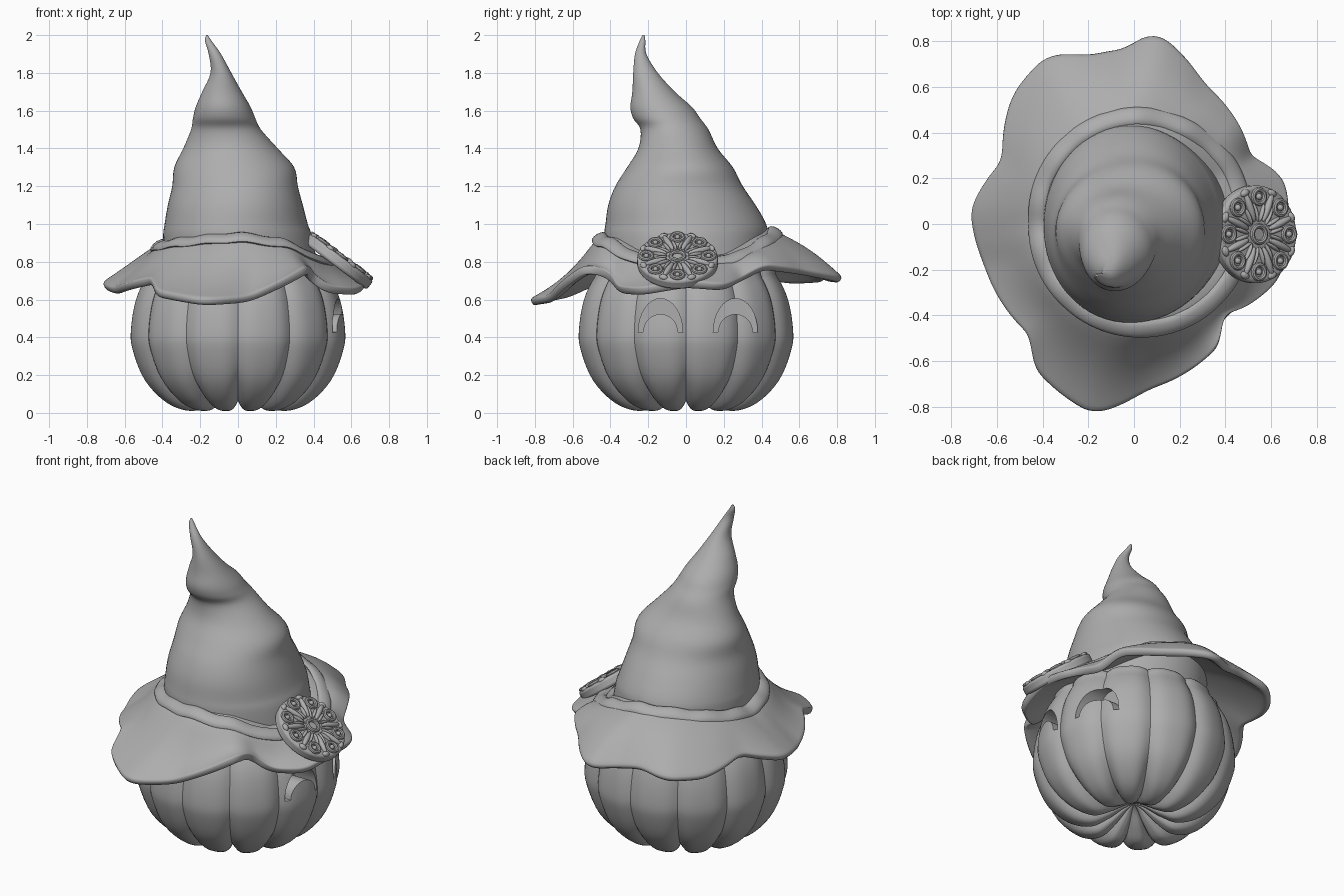
import bpy, bmesh, math
from math import sin, cos, radians, pi, tau
from mathutils import Matrix, Vector

old = bpy.data.objects.get("Cube")
if old:
    bpy.data.objects.remove(old)

clay = bpy.data.materials.new("grey_clay")
clay.use_nodes = True
clay.diffuse_color = (0.42, 0.42, 0.42, 1)
clay.node_tree.nodes["Principled BSDF"].inputs["Base Color"].default_value = (0.42, 0.42, 0.42, 1)


def finish(ob, angle=40):
    ob.data.materials.clear()
    ob.data.materials.append(clay)
    bpy.ops.object.select_all(action="DESELECT")
    ob.select_set(True)
    bpy.context.view_layer.objects.active = ob
    bpy.ops.object.shade_smooth_by_angle(angle=radians(angle))
    return ob


def make(name, bm):
    bmesh.ops.recalc_face_normals(bm, faces=bm.faces)
    mesh = bpy.data.meshes.new(name)
    bm.to_mesh(mesh)
    bm.free()
    ob = bpy.data.objects.new(name, mesh)
    bpy.context.collection.objects.link(ob)
    return ob


def loft(name, rings, loop=False, cap=True):
    """Skin a list of closed rings; loop joins the last ring to the first."""
    bm = bmesh.new()
    rows = [[bm.verts.new(p) for p in ring] for ring in rings]
    n = len(rows[0])
    pairs = list(zip(rows, rows[1:])) + ([(rows[-1], rows[0])] if loop else [])
    for a, b in pairs:
        for i in range(n):
            j = (i + 1) % n
            bm.faces.new((a[i], a[j], b[j], b[i]))
    if cap and not loop:
        bm.faces.new(rows[0])
        bm.faces.new(rows[-1])
    return make(name, bm)


def spline(points, steps):
    """Smooth curve through points of any dimension."""
    p = [Vector(q) for q in points]
    p = [p[0]] + p + [p[-1]]
    out = []
    for a, b, c, d in zip(p, p[1:], p[2:], p[3:]):
        for s in range(steps):
            t = s / steps
            out.append(b + (c - a) * (t / 2) + (a * 2 - b * 5 + c * 4 - d) * (t * t / 2)
                       + (b * 3 - a - c * 3 + d) * (t ** 3 / 2))
    return out + [p[-1]]


def around(table, angle):
    """Softened radius and height at an angle, from (angle, radius, height) rows."""
    total = Vector((0, 0))
    loop = table + [(table[0][0] + 360, *table[0][1:])]
    for shift in (-3, 0, 3):
        a = (angle + shift) % 360
        for p, q in zip(loop, loop[1:]):
            if p[0] <= a <= q[0]:
                t = (a - p[0]) / (q[0] - p[0])
                total += Vector(p[1:]).lerp(Vector(q[1:]), t) / 3
                break
    return total


def polar(r, degrees, z):
    return Vector((r * cos(radians(degrees)), r * sin(radians(degrees)), z))


# Ribbed pumpkin: grooves are shallow on the sides and deep underneath
RIBS, MID = 12, 0.42
profile = [(0.01, 0.13), (0.06, 0.11), (0.15, 0.05), (0.25, 0.01), (0.38, 0.05), (0.5, 0.17),
           (0.565, 0.33), (0.575, 0.44), (0.548, 0.6), (0.49, 0.72), (0.42, 0.79), (0.01, 0.84)]
rings = []
for r, z in spline(profile, 4):
    ring = []
    for i in range(RIBS * 12):
        a = tau * i / (RIBS * 12)
        groove = (1 - abs(sin(a * RIBS / 2))) ** 1.8 * min(1, r / 0.2)
        k = 1 - 0.05 * groove
        drop = 1 - (0.13 if z < MID else 0.03) * groove
        ring.append((r * k * cos(a), r * k * sin(a), MID + (z - MID) * drop))
    rings.append(ring)
pumpkin = loft("pumpkin", rings)

# Smiling crescent eyes, recessed into the pumpkin
for y in (-0.135, 0.262):
    arc = [pi * i / 16 for i in range(17)]
    outline = [(y + 0.118 * cos(a), 0.425 + 0.18 * sin(a)) for a in arc]
    outline += [(y + 0.092 * cos(a), 0.428 + 0.095 * sin(a)) for a in reversed(arc)]
    cutter = loft("eye_cutter", [[(x, u, v) for u, v in outline] for x in (0.4, 0.8)])
    cutter.hide_render = True
    mod = pumpkin.modifiers.new("eye", "BOOLEAN")
    mod.operation, mod.solver, mod.object = "DIFFERENCE", "EXACT", cutter
    bpy.context.view_layer.objects.active = pumpkin
    bpy.ops.object.modifier_apply(modifier=mod.name)
    bpy.data.objects.remove(cutter)
finish(pumpkin, 50)

# Crooked hat crown: height, x extent, y extent
crown = [(0.76, -0.4, 0.42, -0.42, 0.42), (0.93, -0.4, 0.39, -0.435, 0.43), (1, -0.39, 0.368, -0.43, 0.42),
         (1.1, -0.37, 0.345, -0.415, 0.365), (1.2, -0.345, 0.32, -0.375, 0.3), (1.3, -0.335, 0.3, -0.31, 0.25),
         (1.4, -0.29, 0.21, -0.25, 0.17), (1.5, -0.25, 0.12, -0.24, 0.12), (1.56, -0.24, 0.09, -0.28, 0.075),
         (1.62, -0.225, 0.065, -0.295, 0.03), (1.7, -0.19, 0.02, -0.285, -0.06), (1.8, -0.145, -0.035, -0.28, -0.15),
         (1.9, -0.155, -0.09, -0.27, -0.21), (1.97, -0.175, -0.14, -0.245, -0.215), (2, -0.168, -0.16, -0.23, -0.22)]
rings = []
for z, x0, x1, y0, y1 in spline(crown, 4):
    ring = []
    for i in range(64):
        a = tau * i / 64
        fold = 1 + 0.01 * sin(3 * a + 9 * z)
        ring.append(((x0 + x1) / 2 + (x1 - x0) / 2 * cos(a) * fold,
                     (y0 + y1) / 2 + (y1 - y0) / 2 * sin(a) * fold, z))
    rings.append(ring)
finish(loft("hat_crown", rings), 60)

# Hat band: angle, radius, height; it dips on the face side
band = [(0, 0.48, 0.8), (30, 0.49, 0.81), (60, 0.48, 0.9), (90, 0.475, 0.96), (120, 0.46, 0.95),
        (180, 0.425, 0.87), (230, 0.44, 0.905), (270, 0.46, 0.93), (300, 0.475, 0.9), (330, 0.485, 0.81)]
rings = []
for i in range(120):
    r, z = around(band, i * 3)
    z += 0.004 * sin(i * 0.7)
    ring = []
    for j in range(12):
        c, s = 0.044 * cos(tau * j / 12), 0.02 * sin(tau * j / 12)
        ring.append(polar(r + c * 0.85 + s * 0.5, i * 3, z - c * 0.5 + s * 0.85))
    rings.append(ring)
finish(loft("hat_band", rings, loop=True), 60)

# Floppy brim with a wavy edge: angle, radius, height
edge = [(0, 0.675, 0.68), (17, 0.68, 0.66), (30, 0.575, 0.7), (42, 0.62, 0.77), (64, 0.68, 0.74),
        (84, 0.845, 0.695), (92, 0.76, 0.7), (105, 0.755, 0.73), (117, 0.825, 0.7), (133, 0.77, 0.69),
        (154, 0.63, 0.74), (175, 0.715, 0.67), (195, 0.675, 0.64), (228, 0.665, 0.7), (234, 0.76, 0.63),
        (258, 0.85, 0.58), (274, 0.725, 0.595), (306, 0.65, 0.77), (313, 0.55, 0.73), (323, 0.6, 0.65),
        (339, 0.675, 0.64)]
rings = [[], []]
for t in (0, 0.2, 0.4, 0.6, 0.8, 0.93, 1):
    ring = []
    for i in range(144):
        a = i * 2.5
        inner, outer = around(band, a), around(edge, a)
        r, z = inner.lerp(outer, t)
        bulge = 0.035 * sin(radians(a)) - 0.005
        ring.append(polar(r, a, z - 0.02 * (1 - t) + bulge * sin(pi * t)))
        if t == 0:  # tuck the inner edge under the crown
            rings[0].append(polar(0.33, a, z + 0.02))
            rings[1].append(polar(r - 0.06, a, z + 0.005))
    rings.append(ring)
brim = loft("hat_brim", rings, cap=False)
solid = brim.modifiers.new("thickness", "SOLIDIFY")
solid.thickness, solid.offset = 0.046, 0
soft = brim.modifiers.new("soft_edge", "SUBSURF")
soft.levels = soft.render_levels = 1
finish(brim, 80)

# Ornate round medallion on the face side of the band
place = Matrix.Translation((0.54, -0.045, 0.82)) @ Matrix.Rotation(radians(37), 4, "Y")


def put(name, local):
    ob = bpy.context.object
    ob.name = name
    ob.matrix_world = place @ local
    return finish(ob)


def ring_part(name, big, small, local):
    bpy.ops.mesh.primitive_torus_add(major_radius=big, minor_radius=small, major_segments=24, minor_segments=8)
    put(name, local)


def bead(name, size, local):
    bpy.ops.mesh.primitive_uv_sphere_add(segments=16, ring_count=8, radius=1)
    put(name, local @ Matrix.Diagonal((*size, 1)))


bpy.ops.mesh.primitive_cylinder_add(vertices=48, radius=0.214, depth=0.06)
disc = put("medallion_disc", Matrix.Translation((0, 0, -0.02)))
bevel = disc.modifiers.new("round_edge", "BEVEL")
bevel.width, bevel.segments = 0.015, 3
ring_part("medallion_centre_ring", 0.036, 0.011, Matrix.Translation((0, 0, 0.014)))
for k in range(8):
    spin = Matrix.Rotation(tau * k / 8, 4, "Z")
    half = Matrix.Rotation(tau * (k + 0.5) / 8, 4, "Z")
    ring_part("medallion_curl", 0.031, 0.011, spin @ Matrix.Translation((0.165, 0, 0.014)))
    bead("medallion_curl_bead", (0.014, 0.014, 0.014), spin @ Matrix.Translation((0.165, 0, 0.014)))
    bead("medallion_spoke", (0.068, 0.016, 0.018), half @ Matrix.Translation((0.127, 0, 0.012)))
    bead("medallion_spoke_tip", (0.016, 0.024, 0.016), half @ Matrix.Translation((0.195, 0, 0.008)))
    for side in (-1, 1):
        bead("medallion_petal", (0.042, 0.009, 0.014),
             spin @ Matrix.Translation((0.095, side * 0.016, 0.012)) @ Matrix.Rotation(side * 0.3, 4, "Z"))
